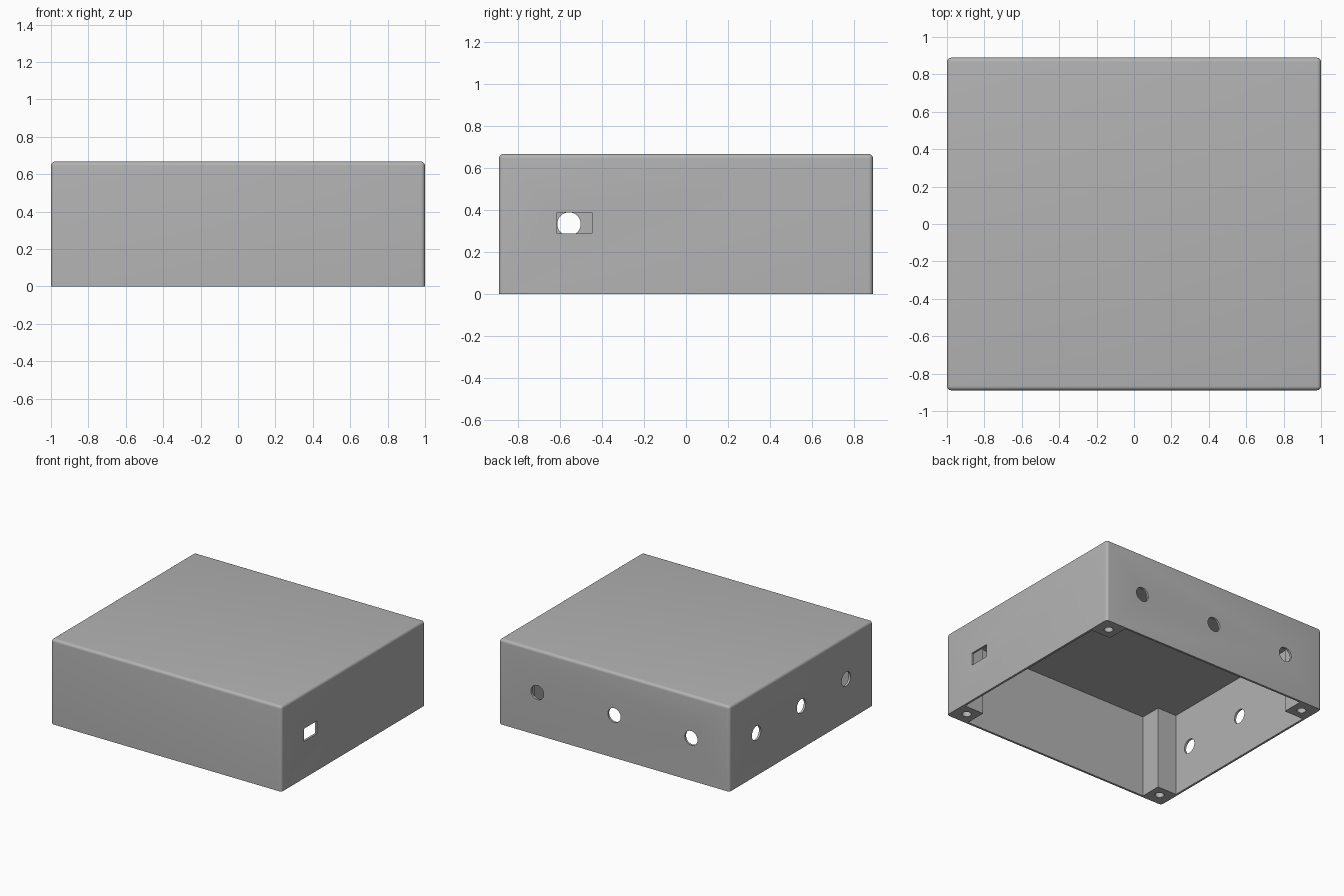
import bpy, bmesh, math
from mathutils import Matrix, Vector

cube = bpy.data.objects.get("Cube")
if cube:
    bpy.data.objects.remove(cube, do_unlink=True)

HX, HY, H = 1.0, 0.889, 0.667     # half width, half depth, height
WALL = 0.0167
POST = WALL + 0.167               # post edge measured from the outer wall
SCREW = 0.1                       # screw hole centre from the outer wall
MID = H / 2
ROUND = 0.022

grey = bpy.data.materials.new("light grey plastic")
grey.use_nodes = True
colour = (0.45, 0.45, 0.45, 1)
grey.diffuse_color = colour
grey.node_tree.nodes["Principled BSDF"].inputs["Base Color"].default_value = colour


def make_object(name, bm):
    bmesh.ops.recalc_face_normals(bm, faces=bm.faces)
    mesh = bpy.data.meshes.new(name)
    bm.to_mesh(mesh)
    bm.free()
    obj = bpy.data.objects.new(name, mesh)
    bpy.context.collection.objects.link(obj)
    return obj


def add_box(bm, centre, size):
    matrix = Matrix.Translation(centre) @ Matrix.Diagonal((*size, 1))
    bmesh.ops.create_cube(bm, size=1, matrix=matrix)


def add_cylinder(bm, centre, radius, depth, rotation=Matrix()):
    bmesh.ops.create_cone(bm, cap_ends=True, segments=48, radius1=radius, radius2=radius,
                          depth=depth, matrix=Matrix.Translation(centre) @ rotation)


def cut(target, cutter):
    cutter.hide_render = True
    mod = target.modifiers.new(cutter.name, 'BOOLEAN')
    mod.operation = 'DIFFERENCE'
    mod.solver = 'EXACT'
    mod.object = cutter
    bpy.context.view_layer.objects.active = target
    bpy.ops.object.modifier_apply(modifier=mod.name)
    bpy.data.objects.remove(cutter, do_unlink=True)


# Outer body: every edge rounded except those around the open bottom
bm = bmesh.new()
add_box(bm, (0, 0, MID), (2 * HX, 2 * HY, H))
edges = [e for e in bm.edges if max(v.co.z for v in e.verts) > MID]
bmesh.ops.bevel(bm, geom=edges, offset=ROUND, segments=6, profile=0.5, affect='EDGES')
enclosure = make_object("enclosure_shell", bm)
enclosure.data.materials.append(grey)

# Cavity: cross-shaped profile that leaves a square post in each corner
bm = bmesh.new()
ix, iy, px, py = HX - WALL, HY - WALL, HX - POST, HY - POST
quarter = [(ix, py), (px, py), (px, iy)]
outline = (quarter + [(-x, y) for x, y in reversed(quarter)]
           + [(-x, -y) for x, y in quarter] + [(x, -y) for x, y in reversed(quarter)])
face = bm.faces.new([bm.verts.new((x, y, -0.1)) for x, y in outline])
top = bmesh.ops.extrude_face_region(bm, geom=[face])["geom"]
bmesh.ops.translate(bm, verts=[g for g in top if isinstance(g, bmesh.types.BMVert)],
                    vec=Vector((0, 0, 0.1 + H - WALL)))
cut(enclosure, make_object("cavity_cutter", bm))

# Cable holes in the back and left-hand walls, and the socket slot opposite
bm = bmesh.new()
for i in (-1, 0, 1):
    add_cylinder(bm, (i * 0.667, HY, MID), 0.0556, 0.1, Matrix.Rotation(math.pi / 2, 4, 'X'))
    add_cylinder(bm, (-HX, i * 0.556, MID), 0.0556, 0.1, Matrix.Rotation(math.pi / 2, 4, 'Y'))
add_box(bm, (HX, -0.53, 0.339), (0.1, 0.165, 0.1))

# Blind screw holes in the undersides of the posts
for sx in (-1, 1):
    for sy in (-1, 1):
        add_cylinder(bm, (sx * (HX - SCREW), sy * (HY - SCREW), 0.1), 0.033, 0.4)
cut(enclosure, make_object("hole_cutter", bm))

bpy.ops.object.select_all(action='DESELECT')
enclosure.select_set(True)
bpy.context.view_layer.objects.active = enclosure
bpy.ops.object.shade_smooth_by_angle(angle=math.radians(30))
